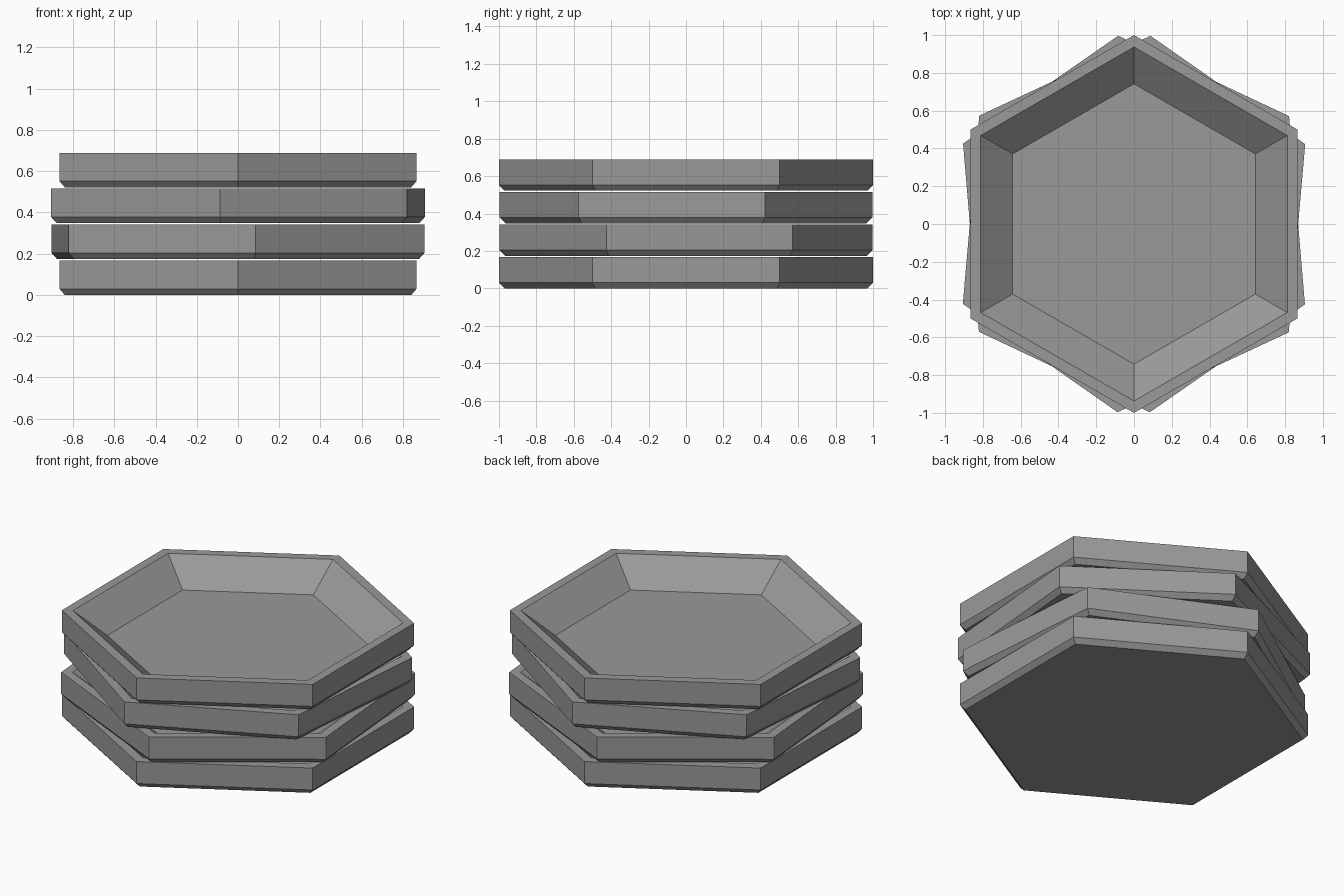
import bpy, bmesh
from math import sin, cos, radians

if "Cube" in bpy.data.objects:
    bpy.data.objects.remove(bpy.data.objects["Cube"])

# Tray profile (radius at corner, height), from the underside round to the inner floor
PROFILE = [(0.97, 0.0), (1.0, 0.03), (1.0, 0.167), (0.937, 0.167), (0.742, 0.02)]
PITCH = 0.174

# Dark grey tray material
grey = bpy.data.materials.new("dark_grey")
grey.diffuse_color = (0.32, 0.32, 0.32, 1.0)
grey.use_nodes = True
grey.node_tree.nodes["Principled BSDF"].inputs["Base Color"].default_value = grey.diffuse_color


def make_tray(name, z, turn):
    bm = bmesh.new()
    rings = []
    for r, h in PROFILE:
        angles = [radians(90 + 60 * i) for i in range(6)]
        rings.append([bm.verts.new((r * cos(a), r * sin(a), h)) for a in angles])
    # sloped and vertical walls
    for lower, upper in zip(rings, rings[1:]):
        for i in range(6):
            j = (i + 1) % 6
            bm.faces.new((lower[i], lower[j], upper[j], upper[i]))
    # underside and inner floor
    bm.faces.new(rings[0][::-1])
    bm.faces.new(rings[-1])
    bmesh.ops.recalc_face_normals(bm, faces=bm.faces)
    mesh = bpy.data.meshes.new(name)
    bm.to_mesh(mesh)
    bm.free()
    mesh.materials.append(grey)
    obj = bpy.data.objects.new(name, mesh)
    obj.location.z = z
    obj.rotation_euler.z = radians(turn)
    bpy.context.collection.objects.link(obj)


# Stack of four trays, the middle two twisted slightly
for n, (name, turn) in enumerate([("bottom_tray", 0), ("lower_middle_tray", 4.8),
                                  ("upper_middle_tray", -5), ("top_tray", 0)]):
    make_tray(name, n * PITCH, turn)
